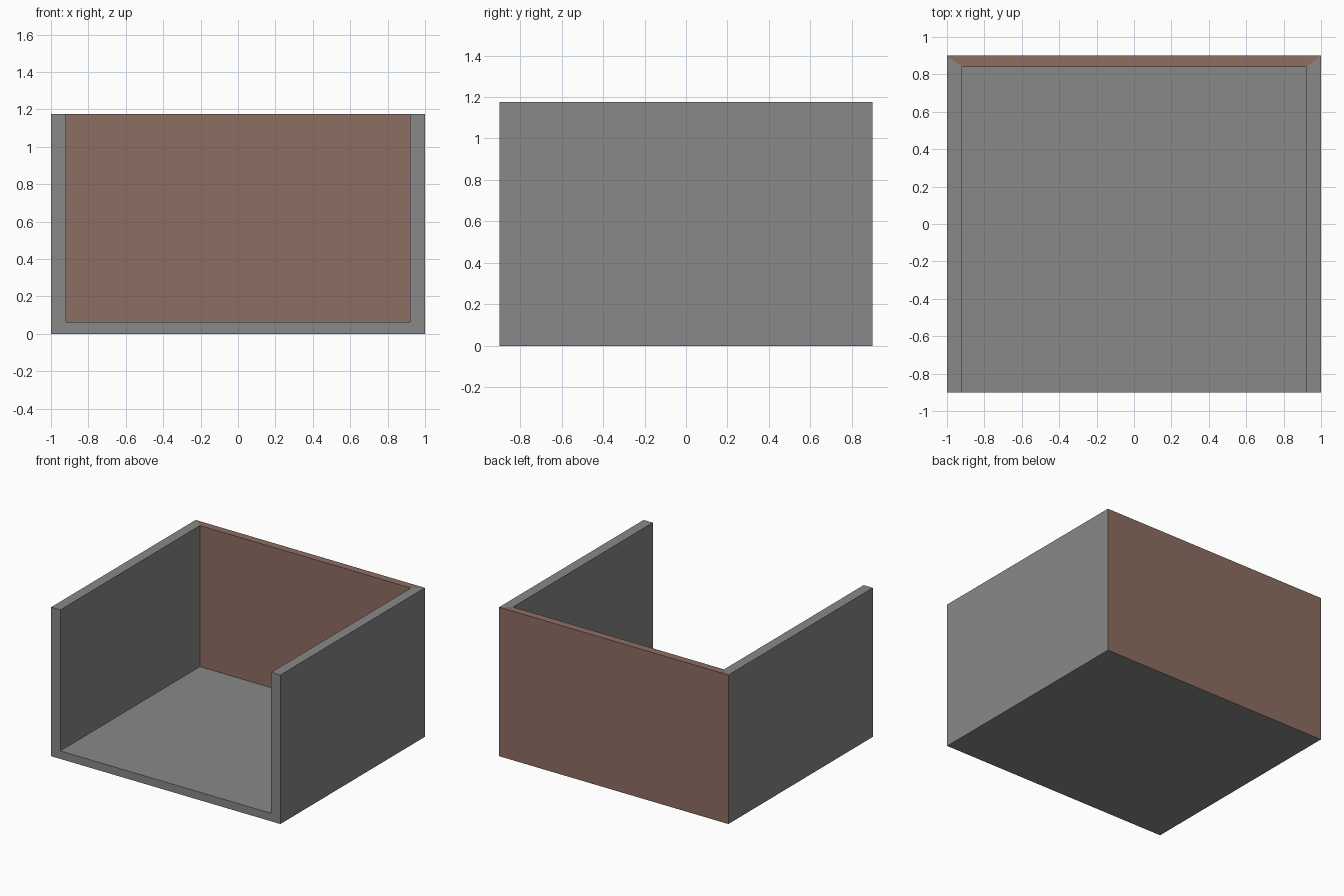
import bpy, bmesh

if "Cube" in bpy.data.objects:
    bpy.data.objects.remove(bpy.data.objects["Cube"])

HX, HY, H = 1.0, 0.9, 1.175           # outer half width, half depth, height
SIDE, FLOOR, BACK = 0.08, 0.063, 0.06  # panel thicknesses


def material(name, srgb):
    lin = [((c / 255 + 0.055) / 1.055) ** 2.4 for c in srgb]
    m = bpy.data.materials.new(name)
    m.diffuse_color = (*lin, 1)
    m.use_nodes = True
    m.node_tree.nodes["Principled BSDF"].inputs["Base Color"].default_value = m.diffuse_color
    return m


mesh = bpy.data.meshes.new("open_box")
mesh.materials.append(material("grey", (136, 136, 136)))
mesh.materials.append(material("brown", (141, 110, 99)))
bm = bmesh.new()

# Outer and inner corners, keyed by left/right, front/back, bottom/top
outer, inner = {}, {}
for x in (0, 1):
    for y in (0, 1):
        for z in (0, 1):
            s = 2 * x - 1
            outer[x, y, z] = bm.verts.new((s * HX, HY if y else -HY, z * H))
            inner[x, y, z] = bm.verts.new((s * (HX - SIDE), HY - BACK if y else -HY,
                                           H if z else FLOOR))

# Panels: corner loop (outward winding) and colour
panels = [
    ([(0, 0, 0), (0, 1, 0), (1, 1, 0), (1, 0, 0)], 0),  # floor
    ([(0, 0, 0), (0, 0, 1), (0, 1, 1), (0, 1, 0)], 0),  # left wall
    ([(1, 0, 0), (1, 1, 0), (1, 1, 1), (1, 0, 1)], 0),  # right wall
    ([(0, 1, 0), (0, 1, 1), (1, 1, 1), (1, 1, 0)], 1),  # back wall
]
for loop, colour in panels:
    faces = [bm.faces.new([outer[c] for c in loop]),
             bm.faces.new([inner[c] for c in reversed(loop)])]
    # Mitred rim along the open front and the open top
    for a, b in zip(loop, loop[1:] + loop[:1]):
        if (a[1] == b[1] == 0) or (a[2] == b[2] == 1):
            faces.append(bm.faces.new([outer[b], outer[a], inner[a], inner[b]]))
    for f in faces:
        f.material_index = colour

bmesh.ops.recalc_face_normals(bm, faces=bm.faces)
bm.to_mesh(mesh)
bm.free()
bpy.context.collection.objects.link(bpy.data.objects.new("open_box", mesh))
